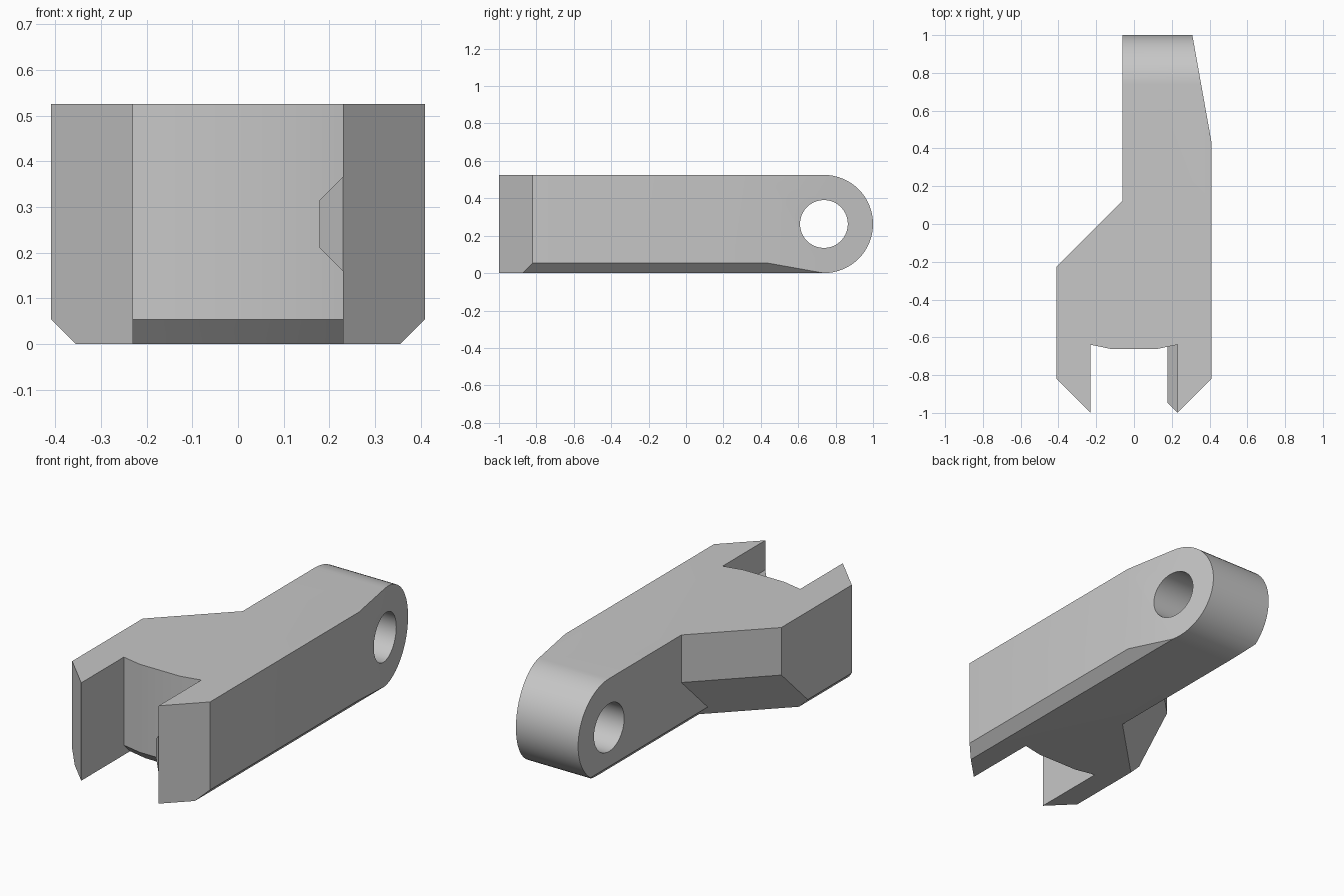
import bpy, bmesh, math
from mathutils import Vector

if "Cube" in bpy.data.objects:
    bpy.data.objects.remove(bpy.data.objects["Cube"], do_unlink=True)

HEIGHT = 0.525
MID = HEIGHT / 2
CHAMFER = 0.053
PIVOT_Y = 1 - MID

grey = bpy.data.materials.new("plain_grey")
grey.use_nodes = True
grey.diffuse_color = (0.57, 0.57, 0.57, 1)
grey.node_tree.nodes["Principled BSDF"].inputs["Base Color"].default_value = (0.57, 0.57, 0.57, 1)


def loft(name, loops, planes=()):
    """Skin matching loops into a closed solid, then trim it by planes (point, outward normal)."""
    bm = bmesh.new()
    rings = [[bm.verts.new(p) for p in loop] for loop in loops]
    n = len(rings[0])
    for a, b in zip(rings, rings[1:]):
        for i in range(n):
            j = (i + 1) % n
            bm.faces.new((a[i], a[j], b[j], b[i]))
    bm.faces.new(rings[0])
    bm.faces.new(rings[-1])
    for point, normal in planes:
        cut = bmesh.ops.bisect_plane(bm, geom=bm.verts[:] + bm.edges[:] + bm.faces[:],
                                     plane_co=point, plane_no=Vector(normal).normalized(),
                                     clear_outer=True, dist=1e-6)
        edges = [e for e in cut["geom_cut"] if isinstance(e, bmesh.types.BMEdge) and e.is_boundary]
        bmesh.ops.edgeloop_fill(bm, edges=edges)
    bmesh.ops.recalc_face_normals(bm, faces=bm.faces[:])
    mesh = bpy.data.meshes.new(name)
    bm.to_mesh(mesh)
    bm.free()
    mesh.materials.append(grey)
    obj = bpy.data.objects.new(name, mesh)
    bpy.context.collection.objects.link(obj)
    return obj


def activate(obj):
    bpy.ops.object.select_all(action="DESELECT")
    obj.select_set(True)
    bpy.context.view_layer.objects.active = obj


def subtract(target, cutter):
    mod = target.modifiers.new("cut", "BOOLEAN")
    mod.operation = "DIFFERENCE"
    mod.solver = "EXACT"
    mod.object = cutter
    activate(target)
    bpy.ops.object.modifier_apply(modifier=mod.name)
    bpy.data.objects.remove(cutter, do_unlink=True)


def arc(radius, start, end, steps):
    return [(PIVOT_Y + radius * math.cos(t), MID + radius * math.sin(t))
            for t in (start + (end - start) * i / steps for i in range(steps + 1))]


def along_x(profile, x0, x1):
    return [[(x, y, z) for y, z in profile] for x in (x0, x1)]


# Main bar: rounded rear end, angled fork tips, tapered flank, lower chamfers
HALF = 0.409
side = [(-1, HEIGHT), (-1, 0)] + arc(MID, -math.pi / 2, math.pi / 2, 32)
body = loft("link_body", along_x(side, -HALF, HALF), [
    ((0.23, -1, 0), (1, -1, 0)),
    ((-0.23, -1, 0), (-1, -1, 0)),
    ((HALF, 0.44, 0), (0.56, 0.1, 0)),
    ((HALF, 0, CHAMFER), (1, 0, -1)),
    ((-HALF, 0, CHAMFER), (-1, 0, -1)),
])

# Rear recess: upright diagonal wall above, sloping undercut below
WALL = -0.06
recess = [(-0.6, 0.7), (WALL, 0.7), (WALL, CHAMFER),
          (WALL + CHAMFER + 0.05, -0.05), (-0.6, -0.05)]
for normal in ((1, -1, 0), (1, -1, 1.03)):
    loops = [[(x, y, z) for x, z in recess] for y in (-1.5, 1.3)]
    subtract(body, loft("recess_cutter", loops, [((WALL, 0.125, 0.27), normal)]))

# Fork slot: shallow three-sided back wall with a chamfer underneath
SLOT = 0.23
back = [(-SLOT, -0.639), (-0.12, -0.662), (0.12, -0.662), (SLOT, -0.639)]
slot_loops = []
for z, shift in ((-0.05, CHAMFER + 0.05), (CHAMFER, 0), (0.7, 0)):
    slot_loops.append([(-SLOT, -1.2, z)] + [(x, y + shift, z) for x, y in back] + [(SLOT, -1.2, z)])
subtract(body, loft("slot_cutter", slot_loops))

# Pivot hole through the rear end
hole = arc(0.128, 0, math.tau, 40)[:-1]
subtract(body, loft("hole_cutter", along_x(hole, -0.6, 0.6)))

# Guide rail on the inner fork wall, with a mitred front
INNER = SLOT - 0.052
rail = [(SLOT, MID - 0.104), (INNER, MID - 0.052), (INNER, MID + 0.052), (SLOT, MID + 0.104)]
guide = loft("guide_rail", [[(x, y, z) for x, z in rail] for y in (-1.1, -0.63)],
             [((SLOT, -1, 0), (-1, -1, 0))])

for obj in (body, guide):
    activate(obj)
    bpy.ops.object.shade_smooth_by_angle(angle=math.radians(20))
